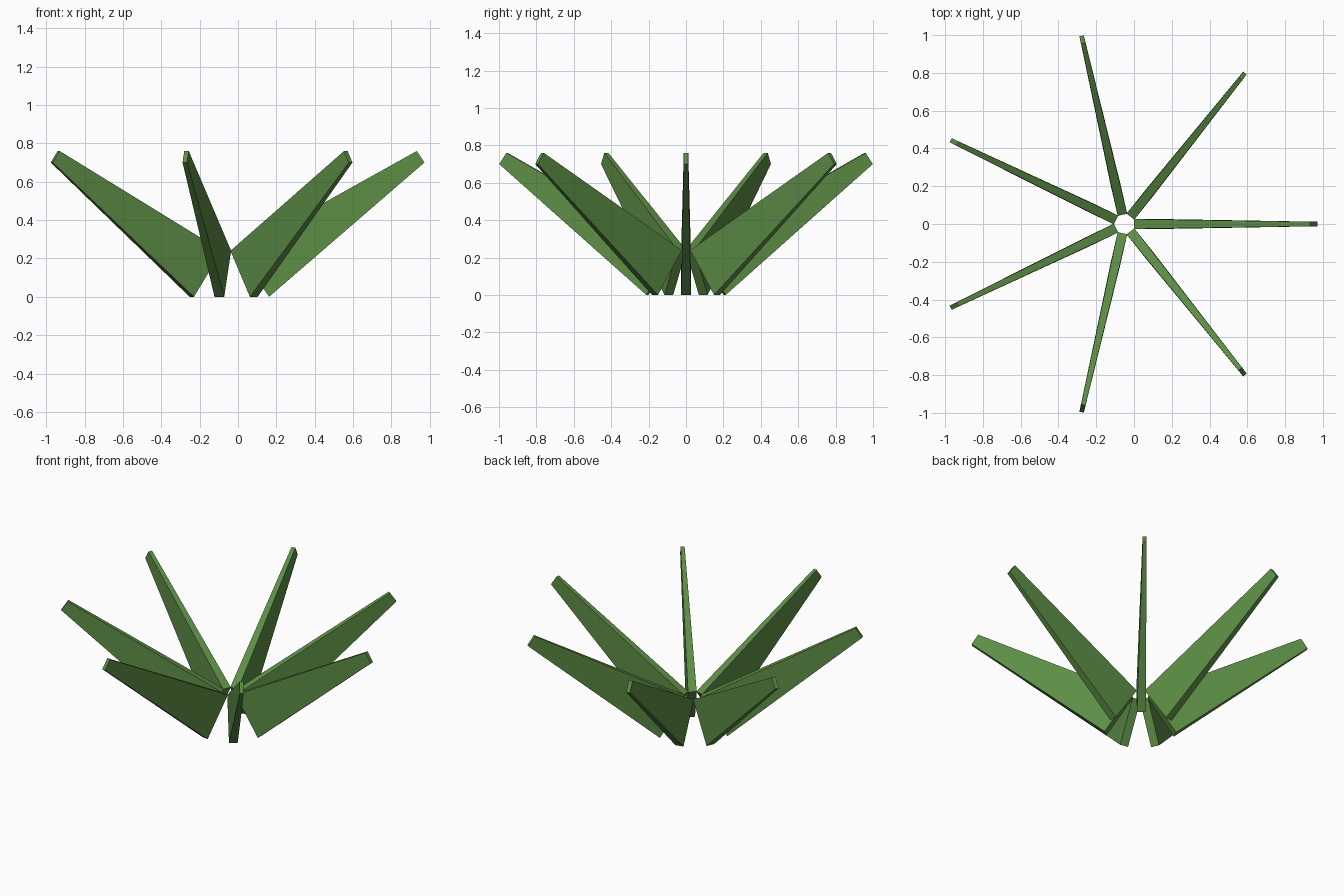
import bpy
import math
from mathutils import Matrix

if "Cube" in bpy.data.objects:
    bpy.data.objects.remove(bpy.data.objects["Cube"])

green = bpy.data.materials.new("leaf green")
green.diffuse_color = (0.11, 0.27, 0.06, 1)
green.use_nodes = True
green.node_tree.nodes["Principled BSDF"].inputs["Base Color"].default_value = green.diffuse_color

COUNT = 7
CENTRE_X = -0.05  # the odd fan is offset so that its bounds are centred

# One tapered blade: radial/height profile with half thickness at each corner
profile = [(0.212, 0.0, 0.026), (1.022, 0.70, 0.012),
           (0.982, 0.76, 0.012), (0.05, 0.24, 0.026)]
verts = [(r, -t, z) for r, z, t in profile] + [(r, t, z) for r, z, t in profile]
faces = [(0, 1, 2, 3), (7, 6, 5, 4)]
faces += [(i, i + 4, (i + 1) % 4 + 4, (i + 1) % 4) for i in range(4)]
blade = bpy.data.meshes.new("leaf_blade")
blade.from_pydata(verts, [], faces)
blade.materials.append(green)

# Ring of leaves around the centre
for k in range(COUNT):
    leaf = bpy.data.objects.new(f"leaf_{k + 1}", blade)
    leaf.matrix_world = (Matrix.Translation((CENTRE_X, 0, 0))
                         @ Matrix.Rotation(2 * math.pi * k / COUNT, 4, 'Z'))
    bpy.context.collection.objects.link(leaf)
